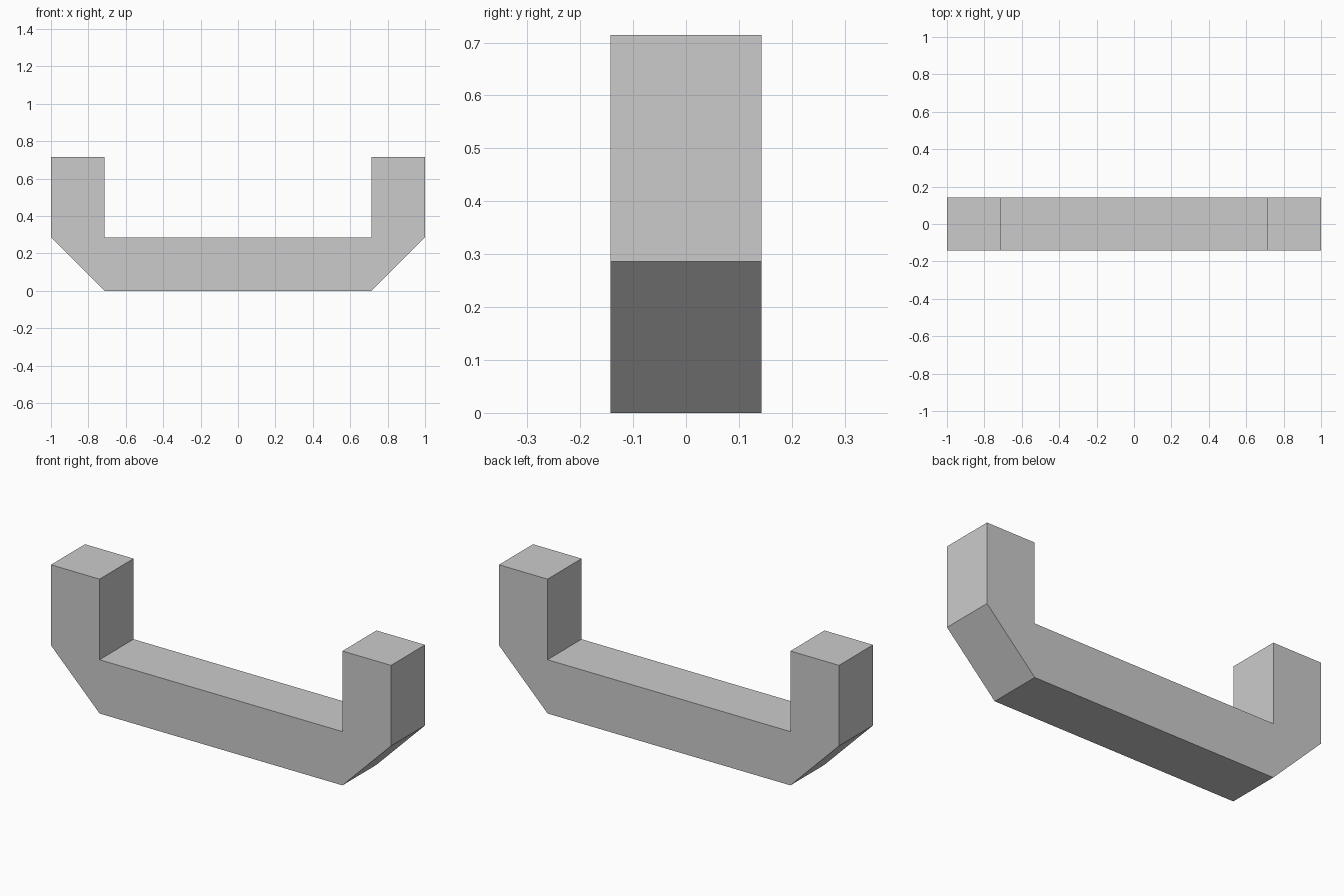
import bpy, bmesh

if "Cube" in bpy.data.objects:
    bpy.data.objects.remove(bpy.data.objects["Cube"])

T = 2 / 7        # bar thickness
INNER = 1 - T    # inner half width
TOP = 2.5 * T    # height of the uprights

# Right half of the front outline, mirrored to close the U shape
half = [(INNER, 0), (1, T), (1, TOP), (INNER, TOP), (INNER, T)]
outline = half + [(-x, z) for x, z in reversed(half)]

# Handle: outline extruded front to back
bm = bmesh.new()
face = bm.faces.new([bm.verts.new((x, -T / 2, z)) for x, z in outline])
extruded = bmesh.ops.extrude_face_region(bm, geom=[face], use_keep_orig=True)
verts = [g for g in extruded["geom"] if isinstance(g, bmesh.types.BMVert)]
bmesh.ops.translate(bm, verts=verts, vec=(0, T, 0))
bmesh.ops.recalc_face_normals(bm, faces=bm.faces)

mesh = bpy.data.meshes.new("handle")
bm.to_mesh(mesh)
bm.free()
bpy.context.collection.objects.link(bpy.data.objects.new("handle", mesh))
